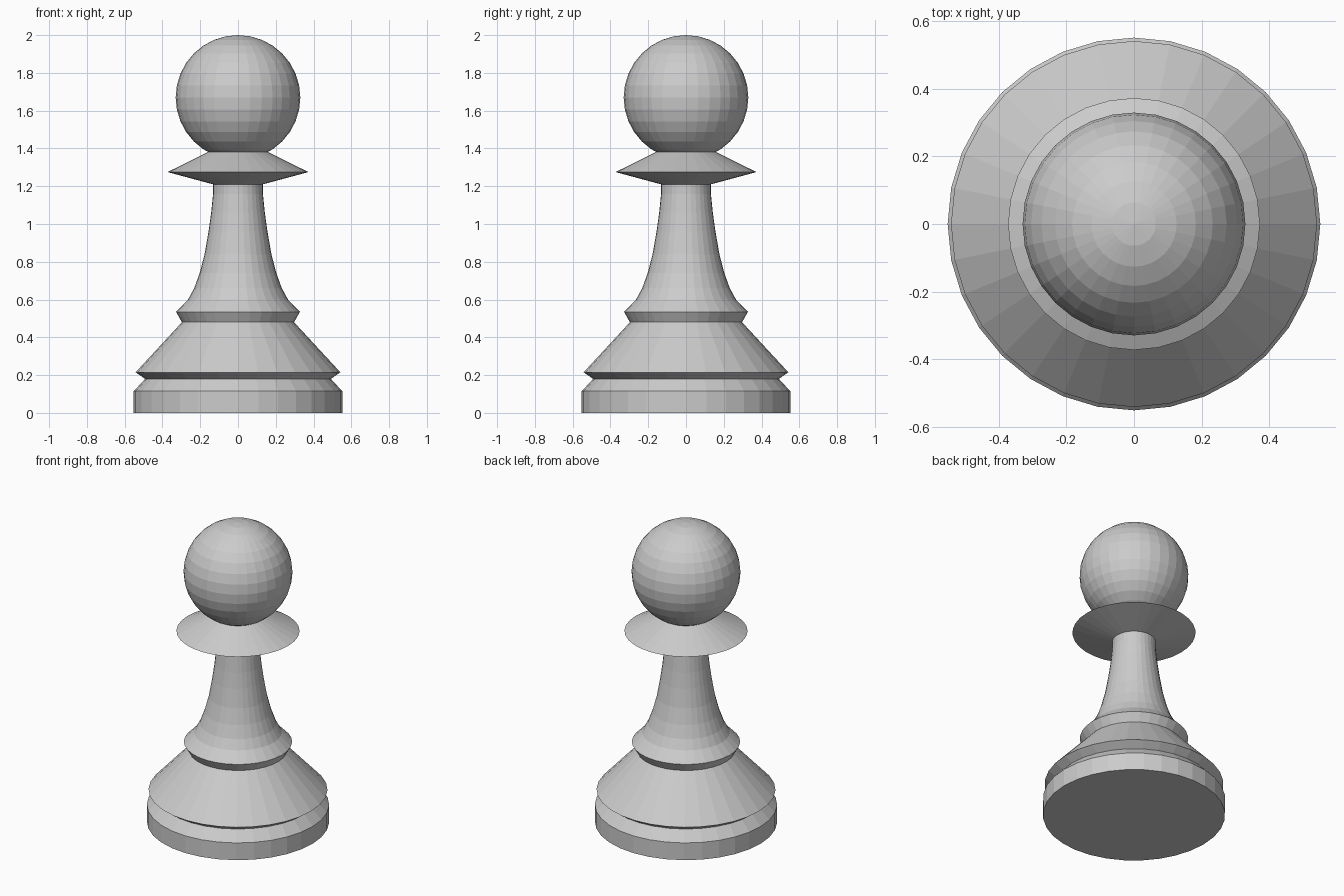
import bpy, bmesh
from math import cos, sin, tau

if "Cube" in bpy.data.objects:
    bpy.data.objects.remove(bpy.data.objects["Cube"])

SIDES = 32


def lathe(name, profile):
    """Closed, flat-faced turning from (radius, height) points, bottom to top."""
    bm = bmesh.new()
    rings = [[bm.verts.new((r * cos(tau * i / SIDES), r * sin(tau * i / SIDES), z))
              for i in range(SIDES)] for r, z in profile]
    for low, high in zip(rings, rings[1:]):
        for i in range(SIDES):
            j = (i + 1) % SIDES
            bm.faces.new((low[i], low[j], high[j], high[i]))
    bm.faces.new(rings[0][::-1])
    bm.faces.new(rings[-1])
    mesh = bpy.data.meshes.new(name)
    bm.to_mesh(mesh)
    bm.free()
    obj = bpy.data.objects.new(name, mesh)
    bpy.context.collection.objects.link(obj)
    return obj


# Base, flared skirt, lower ring and tapering stem in one turning
lathe("base_and_stem", [
    (0.552, 0.0), (0.552, 0.115), (0.492, 0.18), (0.542, 0.215),
    (0.297, 0.48), (0.328, 0.535), (0.265, 0.6), (0.232, 0.66),
    (0.203, 0.74), (0.177, 0.84), (0.156, 0.96), (0.142, 1.06),
    (0.132, 1.16), (0.132, 1.215)])

# Thin sharp-edged collar
lathe("collar", [(0.132, 1.21), (0.373, 1.275), (0.16, 1.38)])

# Ball on top
bpy.ops.mesh.primitive_uv_sphere_add(segments=SIDES, ring_count=16,
                                     radius=0.33, location=(0, 0, 1.67))
bpy.context.object.name = "head"
